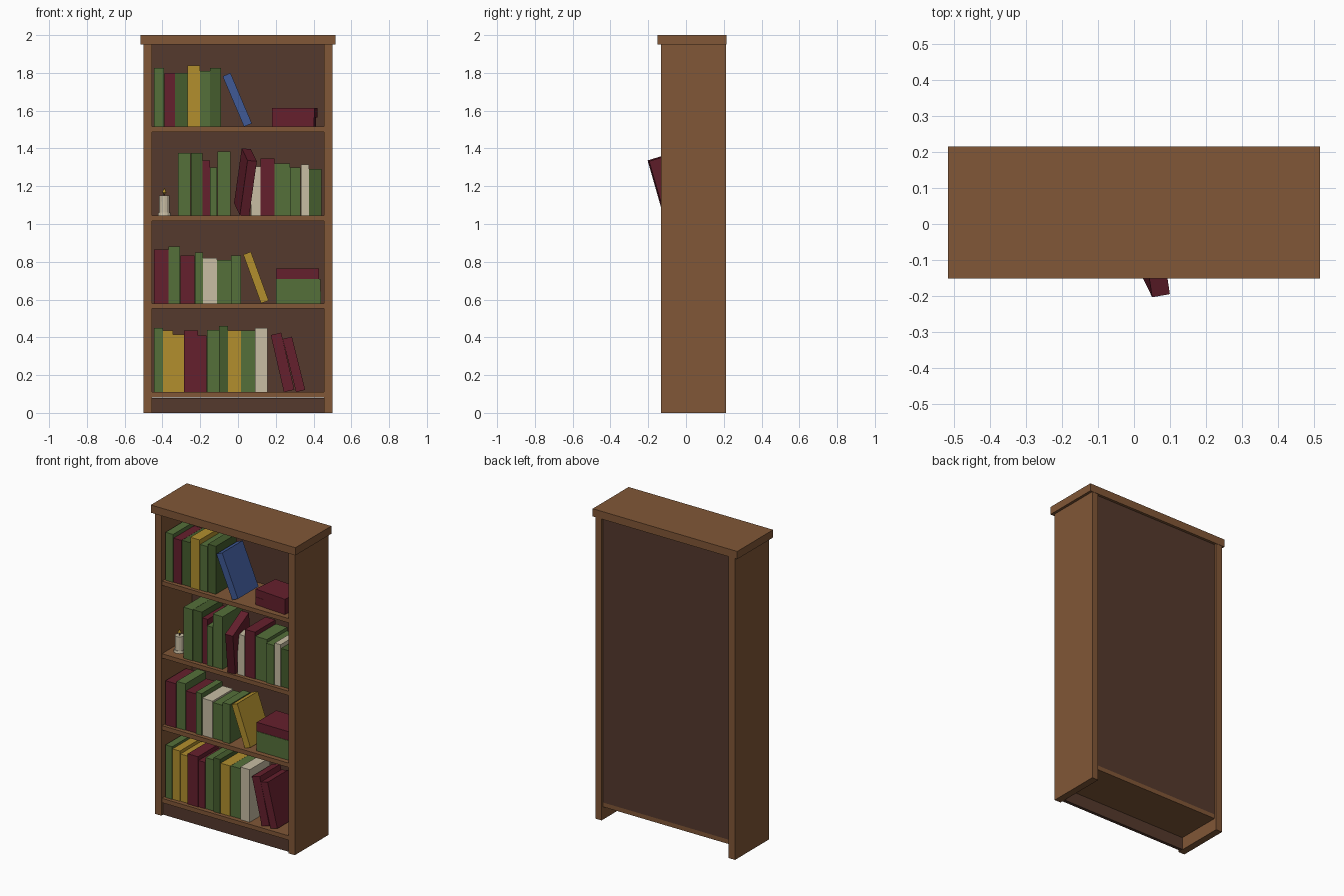
import bpy
from math import radians
from mathutils import Euler, Matrix

cube = bpy.data.objects.get("Cube")
if cube:
    bpy.data.objects.remove(cube, do_unlink=True)


def material(name, colour):
    m = bpy.data.materials.new(name)
    m.use_nodes = True
    m.diffuse_color = (*colour, 1)
    bsdf = next(n for n in m.node_tree.nodes if n.type == 'BSDF_PRINCIPLED')
    bsdf.inputs["Base Color"].default_value = (*colour, 1)
    return m


wood = material("wood", (.22, .095, .038))
dark_wood = material("dark wood", (.09, .041, .026))
red = material("red cloth", (.13, .014, .026))
green = material("green cloth", (.09, .162, .042))
moss = material("dark green cloth", (.06, .108, .027))
yellow = material("mustard", (.445, .275, .027))
cream = material("cream", (.58, .51, .37))
blue = material("blue cloth", (.05, .1, .305))


def box(name, x, y, z, mat):
    """Box between the (low, high) pairs of each axis."""
    bpy.ops.mesh.primitive_cube_add(size=1)
    ob = bpy.context.object
    ob.name = name
    size = [hi - lo for lo, hi in (x, y, z)]
    mid = [(hi + lo) / 2 for lo, hi in (x, y, z)]
    ob.data.transform(Matrix.Translation(mid) @ Matrix.Diagonal((*size, 1)))
    ob.data.materials.append(mat)
    return ob


def turned_book(name, corner, size, mat, tilt=(0, 0, 0)):
    """Book turned about its lower left front corner."""
    ob = box(name, *[(0, s) for s in size], mat)
    turn = Euler([radians(a) for a in tilt]).to_matrix().to_4x4()
    ob.data.transform(Matrix.Translation(corner) @ turn)
    return ob


# Case
box("top_board", (-.517, .517), (-.152, .215), (1.95, 2), wood)
for side, s in (("left", 1), ("right", -1)):
    box(side + "_side", sorted((s * .455, s * .5)), (-.133, .213), (0, 1.95), wood)
box("back_panel", (-.455, .455), (.18, .198), (.11, 1.95), dark_wood)
box("kick_board", (-.455, .455), (-.115, -.095), (0, .08), dark_wood)

shelf_tops = (.11, .58, 1.045, 1.515)
for i, top in enumerate(shelf_tops):
    back = .198 if i == 0 else .18
    box(f"shelf_{i + 1}", (-.455, .455), (-.127, back), (top - .028, top), wood)

# Upright books: start x, then (width, height, cloth) from right to left of the model
rows = (
    (0, -.445, ((.048, .34, green), (.053, .325, yellow), (.058, .305, yellow),
                (.074, .325, red), (.047, .3, red), (.065, .33, green),
                (.047, .35, moss), (.069, .325, yellow), (.074, .325, green),
                (.068, .34, cream))),
    (1, -.445, ((.077, .285, red), (.063, .3, green), (.077, .253, red),
                (.043, .27, green), (.075, .24, cream), (.073, .23, green),
                (.053, .253, green))),
    (2, -.317, ((.067, .33, green), (.063, .33, moss), (.039, .292, red),
                (.039, .255, green), (.071, .34, green))),
    (2, .07, ((.05, .26, cream), (.073, .302, red), (.082, .275, green),
              (.058, .255, green), (.043, .27, cream), (.068, .245, moss))),
    (3, -.445, ((.055, .31, green), (.057, .285, red), (.066, .285, moss),
                (.067, .325, yellow), (.052, .295, green), (.058, .31, moss))),
)
for shelf, x, books in rows:
    z = shelf_tops[shelf]
    for i, (width, height, cloth) in enumerate(books):
        front = -.105 + .004 * (i % 3)
        box("upright_book", (x, x + width - .001), (front, front + .21),
            (z, z + height), cloth)
        x += width

# Leaning books: x, shelf, width, height, lean, cloth
for x, shelf, w, h, lean, cloth in (
        (.243, 0, .057, .31, -13, red), (.307, 0, .05, .29, -14, red),
        (.122, 1, .043, .275, -20, yellow), (.032, 3, .045, .29, -23, blue)):
    turned_book("leaning_book", (x, -.105, shelf_tops[shelf]), (w, .21, h),
                cloth, (0, lean, 0))
turned_book("tipping_book", (.01, -.12, 1.046), (.05, .22, .305), red, (17, 5, 10))

# Lying books
turned_book("lying_book", (.2, -.095, .58), (.24, .2, .062), green)
turned_book("lying_book", (.2, -.098, .642), (.237, .2, .066), green)
turned_book("lying_book", (.2, -.095, .708), (.23, .2, .057), red)
turned_book("lying_book", (.18, -.08, 1.515), (.222, .18, .05), red, (0, 0, -4))
turned_book("lying_book", (.18, -.078, 1.565), (.225, .18, .05), red, (0, 0, -5))

# Candle
for name, r1, r2, z0, z1, mat in (
        ("candle_foot", .035, .032, 1.045, 1.06, cream),
        ("candle", .028, .027, 1.06, 1.15, cream),
        ("candle_wick", .004, .004, 1.15, 1.162, dark_wood),
        ("candle_flame_base", .004, .011, 1.16, 1.168, yellow),
        ("candle_flame", .011, 0, 1.168, 1.192, yellow)):
    bpy.ops.mesh.primitive_cone_add(vertices=12, radius1=r1, radius2=r2, depth=z1 - z0,
                                    location=(-.39, -.04, (z0 + z1) / 2))
    ob = bpy.context.object
    ob.name = name
    ob.data.materials.append(mat)
